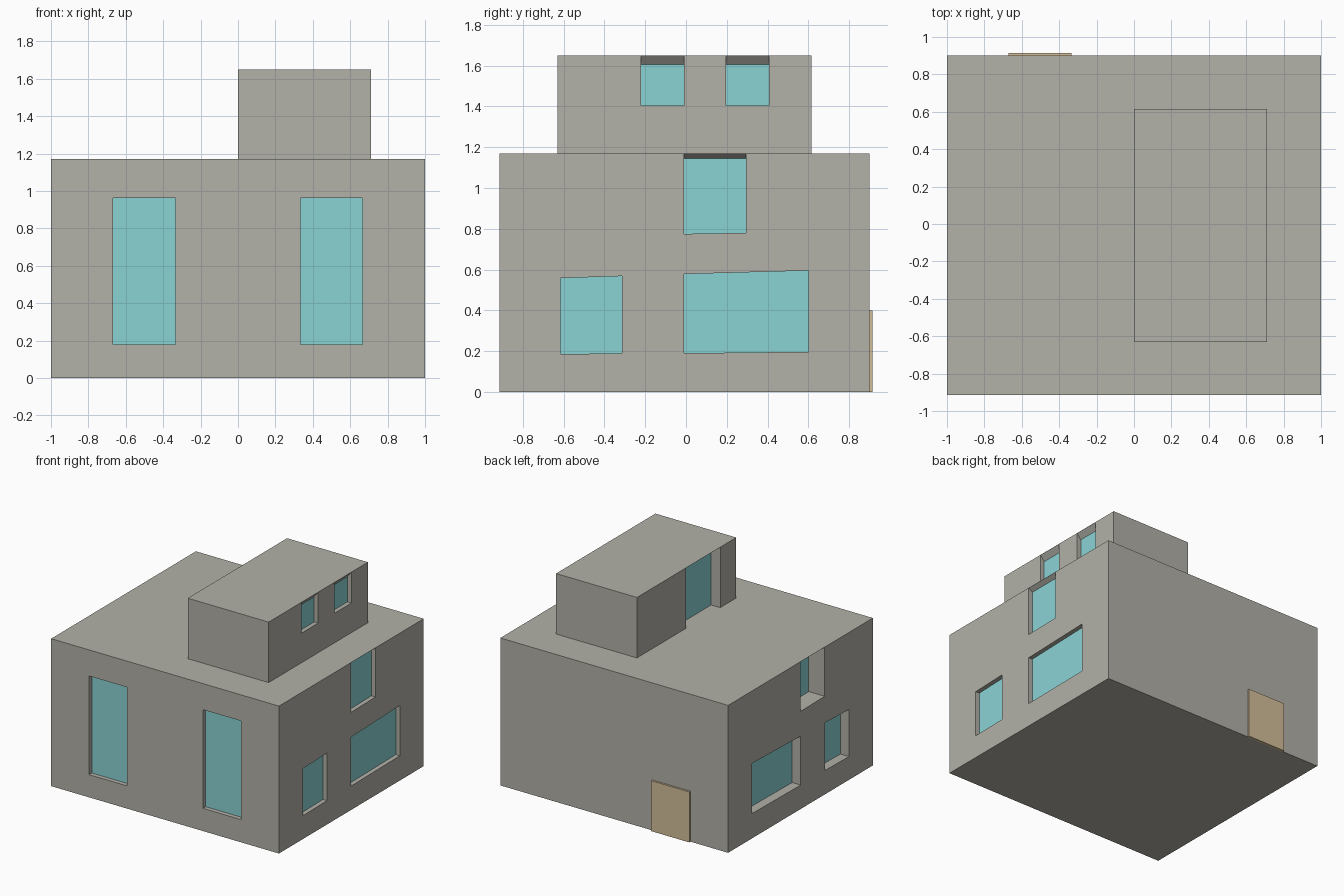
import bpy, bmesh

if "Cube" in bpy.data.objects:
    bpy.data.objects.remove(bpy.data.objects["Cube"])


def material(name, rgb):
    lin = [((c / 255 + 0.055) / 1.055) ** 2.4 for c in rgb]
    m = bpy.data.materials.new(name)
    m.diffuse_color = (*lin, 1)
    m.use_nodes = True
    m.node_tree.nodes["Principled BSDF"].inputs["Base Color"].default_value = m.diffuse_color
    return m


WALL = material("stone_grey", (178, 177, 168))
GLASS = material("window_glass", (139, 211, 213))
DOOR = material("door_tan", (212, 190, 154))


def add_object(name, bm, mats):
    bmesh.ops.recalc_face_normals(bm, faces=bm.faces)
    me = bpy.data.meshes.new(name)
    bm.to_mesh(me)
    bm.free()
    for m in mats:
        me.materials.append(m)
    ob = bpy.data.objects.new(name, me)
    bpy.context.collection.objects.link(ob)
    return ob


def box(name, lo, hi, mats):
    bm = bmesh.new()
    bmesh.ops.create_cube(bm, size=1)
    for v in bm.verts:
        v.co = [lo[i] if v.co[i] < 0 else hi[i] for i in range(3)]
    return add_object(name, bm, mats)


def recess(bm, axis, wall, depth, u, bottom, top, drop=0.0):
    """Window cutter; wall = signed wall position, bottom/top = heights at u[0], u[1].
    The ceiling falls by drop towards the glass, which is the inner face."""
    s = 1 if wall > 0.0 or axis == "x" and depth > 0 else -1
    d, out = abs(depth), 0.02
    rings = []
    for off, dz in ((-d, -drop), (out, drop * out / d)):
        w = wall + s * off
        ring = []
        for a, z in ((u[0], bottom[0]), (u[1], bottom[1]), (u[1], top[1] + dz), (u[0], top[0] + dz)):
            ring.append(bm.verts.new((w, a, z) if axis == "x" else (a, w, z)))
        rings.append(ring)
    inner, outer = rings
    bm.faces.new(inner).material_index = 1
    bm.faces.new(outer)
    for i in range(4):
        j = (i + 1) % 4
        bm.faces.new((inner[i], inner[j], outer[j], outer[i]))


def cut(ob, bm):
    """Cut the recesses into a block and keep the result."""
    cutter = add_object("window_cutter", bm, [WALL, GLASS])
    cutter.hide_render = True
    mod = ob.modifiers.new("windows", "BOOLEAN")
    mod.operation, mod.solver, mod.object = "DIFFERENCE", "EXACT", cutter
    dg = bpy.context.evaluated_depsgraph_get()
    me = bpy.data.meshes.new_from_object(ob.evaluated_get(dg))
    ob.modifiers.clear()
    ob.data = me
    bpy.data.objects.remove(cutter)


# Main block of the house
body = box("main_block", (-1, -0.915, 0), (1, 0.9, 1.17), [WALL, GLASS])
bm = bmesh.new()
# Tall front windows
for x in (-0.667, 0.333):
    recess(bm, "y", -0.915, 0.035, (x, x + 0.333), (0.18, 0.18), (0.963, 0.963))
# Side windows: the left side is recessed deeper
for wall, d in ((1, 0.035), (-1, -0.075)):
    recess(bm, "x", wall, d, (-0.615, -0.313), (0.185, 0.19), (0.558, 0.568))
    recess(bm, "x", wall, d, (-0.01, 0.6), (0.19, 0.197), (0.578, 0.595))
# High windows reaching the roof edge
recess(bm, "x", 1, 0.035, (-0.01, 0.295), (0.775, 0.78), (1.169, 1.169), 0.024)
recess(bm, "x", -1, -0.14, (-0.31, -0.005), (0.78, 0.775), (1.169, 1.169), 0.024)
cut(body, bm)

# Roof room
room = box("roof_room", (0, -0.63, 1.17), (0.71, 0.615, 1.65), [WALL, GLASS])
bm = bmesh.new()
for y in (-0.22, 0.197):
    recess(bm, "x", 0.71, 0.035, (y, y + 0.21), (1.405, 1.405), (1.649, 1.649), 0.044)
# Full-height glazed opening to the terrace
recess(bm, "x", 0.0, -0.08, (-0.43, 0.0), (1.15, 1.15), (1.649, 1.649), 0.02)
cut(room, bm)

# Back door
box("back_door", (-0.67, 0.89, 0), (-0.335, 0.915, 0.4), [DOOR])
